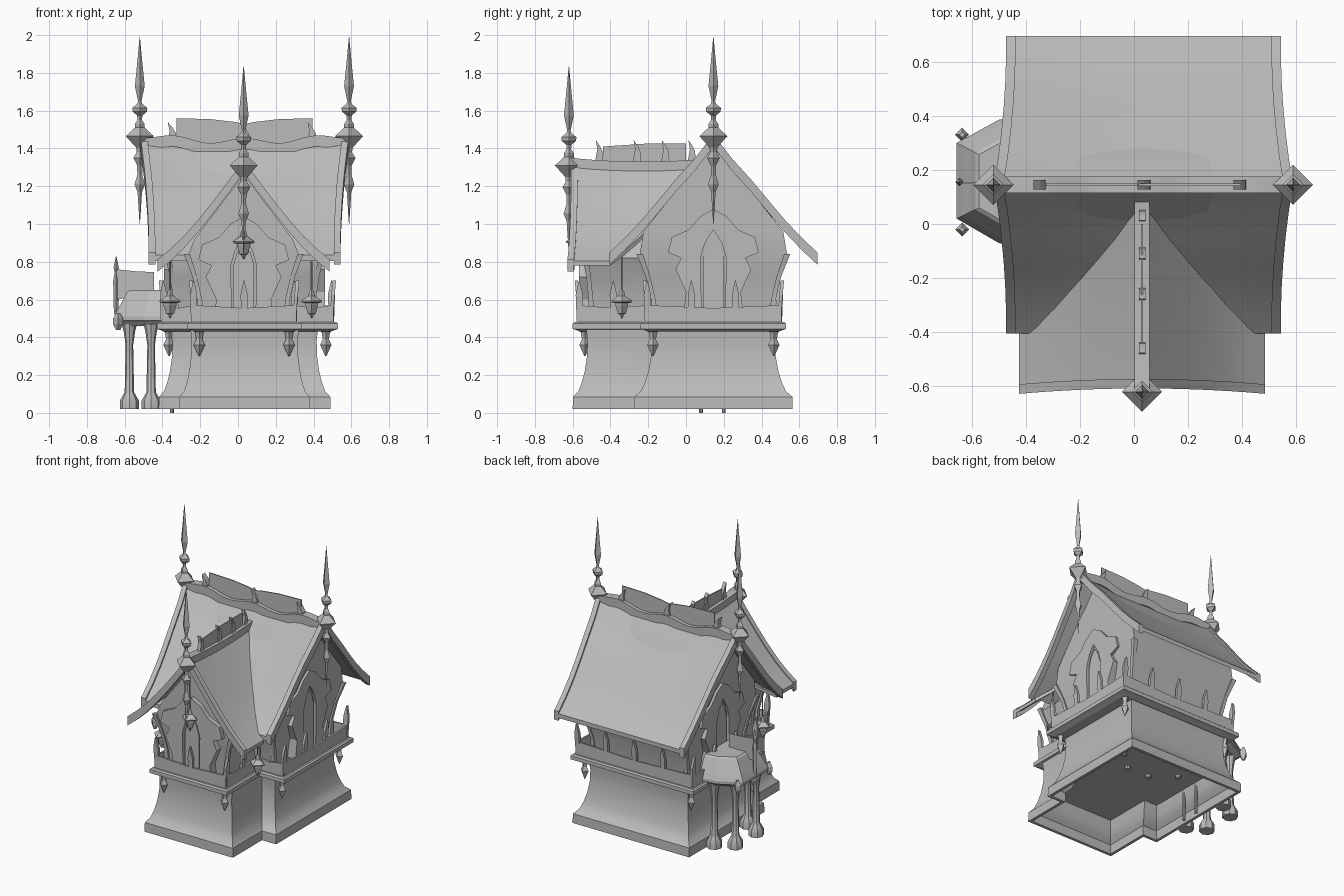
import bpy, bmesh, math
from mathutils import Vector

old = bpy.data.objects.get("Cube")
if old:
    bpy.data.objects.remove(old, do_unlink=True)

grey = bpy.data.materials.new("plain grey")
grey.use_nodes = True
grey.diffuse_color = (0.5, 0.5, 0.5, 1)
grey.node_tree.nodes["Principled BSDF"].inputs["Base Color"].default_value = (0.5, 0.5, 0.5, 1)

CX, CY, WX = 0.035, 0.145, 0.03   # main block centre, front wing centre line


def loft(name, rings, smooth=35):
    """Closed solid through a list of equal-length point loops."""
    bm = bmesh.new()
    loops = [[bm.verts.new(p) for p in ring] for ring in rings]
    n = len(loops[0])
    for a, b in zip(loops, loops[1:]):
        for i in range(n):
            j = (i + 1) % n
            bm.faces.new((a[i], a[j], b[j], b[i]))
    bm.faces.new(loops[0])
    bm.faces.new(loops[-1])
    bmesh.ops.remove_doubles(bm, verts=bm.verts, dist=1e-5)
    bmesh.ops.recalc_face_normals(bm, faces=bm.faces)
    me = bpy.data.meshes.new(name)
    bm.to_mesh(me)
    bm.free()
    me.materials.append(grey)
    ob = bpy.data.objects.new(name, me)
    bpy.context.collection.objects.link(ob)
    bpy.ops.object.select_all(action='DESELECT')
    ob.select_set(True)
    bpy.context.view_layer.objects.active = ob
    if smooth:
        bpy.ops.object.shade_smooth_by_angle(angle=math.radians(smooth))
    return ob


def rect(x0, x1, y0, y1, z):
    return [(x0, y0, z), (x1, y0, z), (x1, y1, z), (x0, y1, z)]


def turned(name, profile, loc, sides=4, smooth=0):
    """Turned part from (radius, height) pairs."""
    x, y, z = loc
    turn = [math.tau * i / sides for i in range(sides)]
    return loft(name, [[(x + r * math.cos(t), y + r * math.sin(t), z + h) for t in turn]
                       for r, h in profile], smooth)


def plate(name, pts, origin, u, depth):
    """Flat outline (along u, up) pushed out sideways by depth."""
    o, u = Vector(origin), Vector(u)
    n = u.cross(Vector((0, 0, 1)))
    ring = [o + u * a + Vector((0, 0, h)) for a, h in pts]
    return loft(name, [ring, [p + n * depth for p in ring]], 0)


def sweep(name, path, across, w, h):
    """Rectangular beam along a path; across is its width direction."""
    s, d = Vector(across) * w / 2, Vector((0, 0, -h))
    return loft(name, [[Vector(p) - s, Vector(p) + s, Vector(p) + s + d, Vector(p) - s + d] for p in path])


def mirrored(pts):
    return [(-d, z) for d, z in reversed(pts[1:])] + pts


# Ground floor: T-shaped shell with flared plinth, open below up to a raised floor
def footprint(z, f, m=0):
    a, b, c = .38 + .075 * f - m, .325 + .095 * f - m, .28 + .065 * f - m
    front = -.52 - .08 * f + m
    half = [(c, front), (c, CY - b), (a, CY - b), (a, CY + b)]
    return [(CX + x, y, z) for x, y in half] + [(CX - x, y, z) for x, y in reversed(half)]


flare = [(0.02, 1), (0.085, 0.98), (0.115, 0.62), (0.16, 0.4), (0.22, 0.2), (0.3, 0.05), (0.38, 0.02), (0.46, 0.12)]
loft("ground_floor", [footprint(z, f, .02) for z, f in reversed(flare[:5])] + [footprint(z, f) for z, f in flare])
for i, (x, y) in enumerate([(-.2, .2), (.25, .2), (-.05, .08), (.12, .08)]):
    turned(f"floor_stud_{i}", [(.018, .2), (.018, .225)], (x, y, 0), 8)
for i, y in enumerate([.08, .2]):
    turned(f"floor_peg_{i}", [(.01, 0), (.01, .22)], (-.35, y, 0), 8)

# Upper floor, leaning outward and closing to a gable ridge
upper = [(.46, .36, .31), (.6, .365, .325), (.72, .385, .355), (.84, .41, .39), (.96, .41, .37), (1.41, .41, .01)]
loft("main_upper_floor", [rect(CX - a, CX + a, CY - b, CY + b, z) for z, a, b in upper])
upper = [(.46, .5, .22), (.6, .505, .23), (.72, .52, .26), (.82, .535, .3), (.92, .535, .26), (1.25, .535, .01)]
loft("wing_upper_floor", [rect(WX - b, WX + b, -a, 0, z) for z, a, b in upper])

# Balcony slab with a thin lower moulding
outline = [(-.27, -.6), (.335, -.6), (.335, -.24), (.53, -.24), (.53, .53), (-.43, .53), (-.43, -.24), (-.27, -.24)]


def inset(k):
    out = []
    for i, p in enumerate(outline):
        a = (Vector(p) - Vector(outline[i - 1])).normalized()
        b = (Vector(outline[(i + 1) % len(outline)]) - Vector(p)).normalized()
        out.append(Vector(p) + k * (Vector((-a.y, a.x)) + Vector((-b.y, b.x))))
    return out


loft("balcony_slab", [[(p.x, p.y, z) for p in inset(k)]
                      for z, k in [(.43, .04), (.44, .015), (.445, 0), (.472, 0), (.48, .01)]], 0)

# Railing: leaning pointed stakes and low panels
line = inset(.035)
for i, p in enumerate(line):
    q = line[(i + 1) % len(line)]
    run = q - p
    along = run.normalized()
    out = Vector((along.y, -along.x))
    count = max(1, round(run.length / .24))
    for k in range(count):
        b = p + run * k / count
        rings = []
        for h, w, lean in [(0, .013, 0), (.07, .016, .002), (.15, .019, .008), (.225, .002, .015)]:
            c = b + out * lean
            rings.append([(*(c + along * w * s + out * .009 * t), .475 + h)
                          for s, t in [(-1, -1), (1, -1), (1, 1), (-1, 1)]])
        loft(f"rail_stake_{i}_{k}", rings, 0)
    plate(f"rail_panel_{i}", [(0, .475), (run.length, .475), (run.length, .57), (run.length / 2, .555), (0, .57)],
          (p.x, p.y, 0), (along.x, along.y, 0), .012)

# Drop pendants under the slab corners
for i, p in enumerate(inset(.065)):
    turned(f"pendant_{i}", [(.036, .44), (.022, .425), (.016, .39), (.03, .36), (.003, .3)], (p.x, p.y, 0))

# Main roof
slope = [(0, 1.46), (.1, 1.33), (.2, 1.22), (.3, 1.1), (.38, 1.005), (.47, .91), (.55, .835)]
steps = [i / 4 - 1 for i in range(9)]


def half_length(d):
    t = abs(d) / .55
    return .55 - .095 * t + .05 * t * t


rings = []
for d, z in mirrored(slope):
    top = [(CX + u * half_length(d), CY + d, z - .05 * (1 - u * u) * (1 - abs(d) / .55)) for u in steps]
    rings.append(top + [(x, y, h - .03) for x, y, h in reversed(top)])
loft("main_roof", rings)

# Front wing roof
wing_slope = [(0, 1.33), (.08, 1.22), (.16, 1.115), (.24, 1.015), (.32, .925), (.39, .858), (.455, .805)]
rings = []
for d, z in mirrored(wing_slope):
    t = abs(d) / .455
    front, back = -.6 - .02 * t * t, .1 - .5 * t
    top = [(WX + d, front + (back - front) * (u + 1) / 2, z - .02 * (1 - u * u) * (1 - t)) for u in steps]
    rings.append(top + [(x, y, h - .025) for x, y, h in reversed(top)])
loft("wing_roof", rings)

# Bargeboards along the gable edges and ridge caps
for side, label in [(-1, "right"), (1, "left")]:
    sweep(f"{label}_bargeboard", [(CX + side * (half_length(d) - .015), CY + d, z + .015)
                                  for d, z in mirrored(slope)], (1, 0, 0), .035, .065)
sweep("front_bargeboard", [(WX + d, -.59 - .02 * (d / .455) ** 2, z + .008)
                           for d, z in mirrored(wing_slope)], (1e-6, 1, 0), .035, .065)
sweep("main_ridge_cap", [(CX + u * .55, CY, 1.485 - .03 * (1 - u * u) - .03 * math.sin(math.pi * u / .68) ** 2)
                         for u in [k / 16 - 1 for k in range(33)]], (0, 1, 0), .06, .06)
sweep("wing_ridge_cap", [(WX, -.23 + u * .38, 1.35 - .02 * (1 - u * u)) for u in steps], (1, 0, 0), .055, .05)

# Ridge crests with curled spikes
half_crest = [(0, 1.4), (0, 1.53), (.05, 1.54), (.18, 1.555), (.36, 1.56), (.36, 1.4)]
for side in (-1, 1):
    plate(f"main_crest_{side}", [(a * side, h) for a, h in half_crest], (CX, CY + .004, 0), (1, 0, 0), .008)
plate("wing_crest", [(-.22, 1.3), (.22, 1.3), (.22, 1.425), (0, 1.425), (-.22, 1.41)],
      (WX - .004, -.22, 0), (0, 1, 0), .008)
hook = [(-.03, -.03), (.03, -.03), (.022, .04), (.004, .07), (-.022, .1), (-.012, .05)]
for i, x in enumerate([-.35, .035, .39]):
    plate(f"main_crest_spike_{i}", [(a, h + 1.44) for a, h in hook], (x, CY + .018, 0), (1, 0, 0), .036)
for i, y in enumerate([-.46, -.26, -.11, .03]):
    plate(f"wing_crest_spike_{i}", [(a * .8, h + 1.345) for a, h in hook], (WX - .012, y, 0), (0, 1, 0), .024)

# Finials
finial = [(.001, 1.99), (.014, 1.85), (.026, 1.73), (.009, 1.65), (.014, 1.635), (.04, 1.615), (.038, 1.595),
          (.014, 1.575), (.012, 1.55), (.026, 1.53), (.026, 1.51), (.074, 1.465), (.02, 1.405), (.016, 1.38),
          (.034, 1.35), (.014, 1.31), (.013, 1.26), (.028, 1.21), (.012, 1.17), (.001, 1.0)]
for label, loc in [("right", (-.52, CY, 0)), ("left", (.588, CY, 0)), ("front", (WX, -.62, -.155))]:
    turned(f"{label}_finial", finial, loc)

# Hanging lanterns
lamp = [(.002, .14), (.012, .13), (.018, .105), (.056, .078), (.054, .07), (.034, .066), (.034, .055),
        (.022, .012), (.012, .006), (.003, -.015)]
for label, (x, y, z), top in [("right", (-.36, -.34, .515), .86), ("left", (.39, -.34, .515), .86),
                              ("front", (WX, -.58, .83), 1.2)]:
    turned(f"{label}_lantern", lamp, (x, y, z))
    turned(f"{label}_lantern_chain", [(.005, z + .12), (.005, top)], (x, y, 0))

# Pointed doors with carved timber surrounds on three gables
door = [(0, .92), (.035, .87), (.055, .8), (.055, .5)]
surround = [(.062, .49), (.16, .49), (.145, .62), (.2, .74), (.17, .8), (.24, .83), (.22, .91),
            (.13, .95), (.07, 1.02), (0, 1.06), (0, .95), (.045, .88), (.068, .8)]
for label, o, u in [("front", (WX, -.5, -.02), (1, 0, 0)), ("left", (CX + .36, CY, .02), (0, 1, 0)),
                    ("right", (CX - .36, CY, .02), (0, -1, 0))]:
    plate(f"{label}_door", mirrored(door), o, u, .056)
    for s in (-1, 1):
        plate(f"{label}_surround_{s}", [(a * s, h) for a, h in surround], o, u, .066)

# Leaning corner posts of the upper floor
for s in (-1, 1):
    for label, x, y, k in [("wing", WX + s * .225, -.5, .075), ("main", CX + s * .36, CY + .31, .05),
                           ("inner", CX + s * .36, CY - .31, .05)]:
        dy = {"main": .08, "inner": -.08, "wing": -.035}[label]
        path = [(0, .48, .02), (.1, .6, .012), (.45, .72, .012), (1, .84, .016)]
        loft(f"{label}_corner_post_{s}", [rect(x + s * k * t - w, x + s * k * t + w, y + dy * t - w, y + dy * t + w, z)
                                          for t, z, w in path])

# Side porch: faceted canopy on four columns
canopy = [(-.38, -.1), (-.5, -.07), (-.655, .02), (-.655, .3), (-.5, .385), (-.38, .4)]
shape = [(.46, .85), (.485, .94), (.49, 1), (.51, 1), (.55, .93), (.64, .75), (.65, .7)]
loft("porch_canopy", [[(-.38 + (x + .38) * k, .155 + (y - .155) * k, z) for x, y in canopy] for z, k in shape], 0)
plate("porch_crest", [(-.1, .6), (.1, .63), (.1, .745), (0, .75), (-.1, .76)], (-.545, .155, 0), (1, 0, 0), .008)
turned("porch_crest_spike", [(.012, .52), (.016, .7), (.008, .74), (.014, .77), (.001, .83)], (-.645, .155, 0))
for i, y in enumerate([-.02, .155, .33]):
    turned(f"canopy_bracket_{i}", [(.012, .44), (.026, .47), (.026, .5), (.01, .53)], (-.635, y, 0))
column = [(.05, .02), (.05, .065), (.036, .09), (.025, .11), (.02, .36), (.026, .4), (.03, .43), (.04, .47)]
for i, (x, y) in enumerate([(-.575, .04), (-.575, .27), (-.46, -.03), (-.46, .34)]):
    turned(f"porch_column_{i}", column, (x, y, 0), 8, 35)
